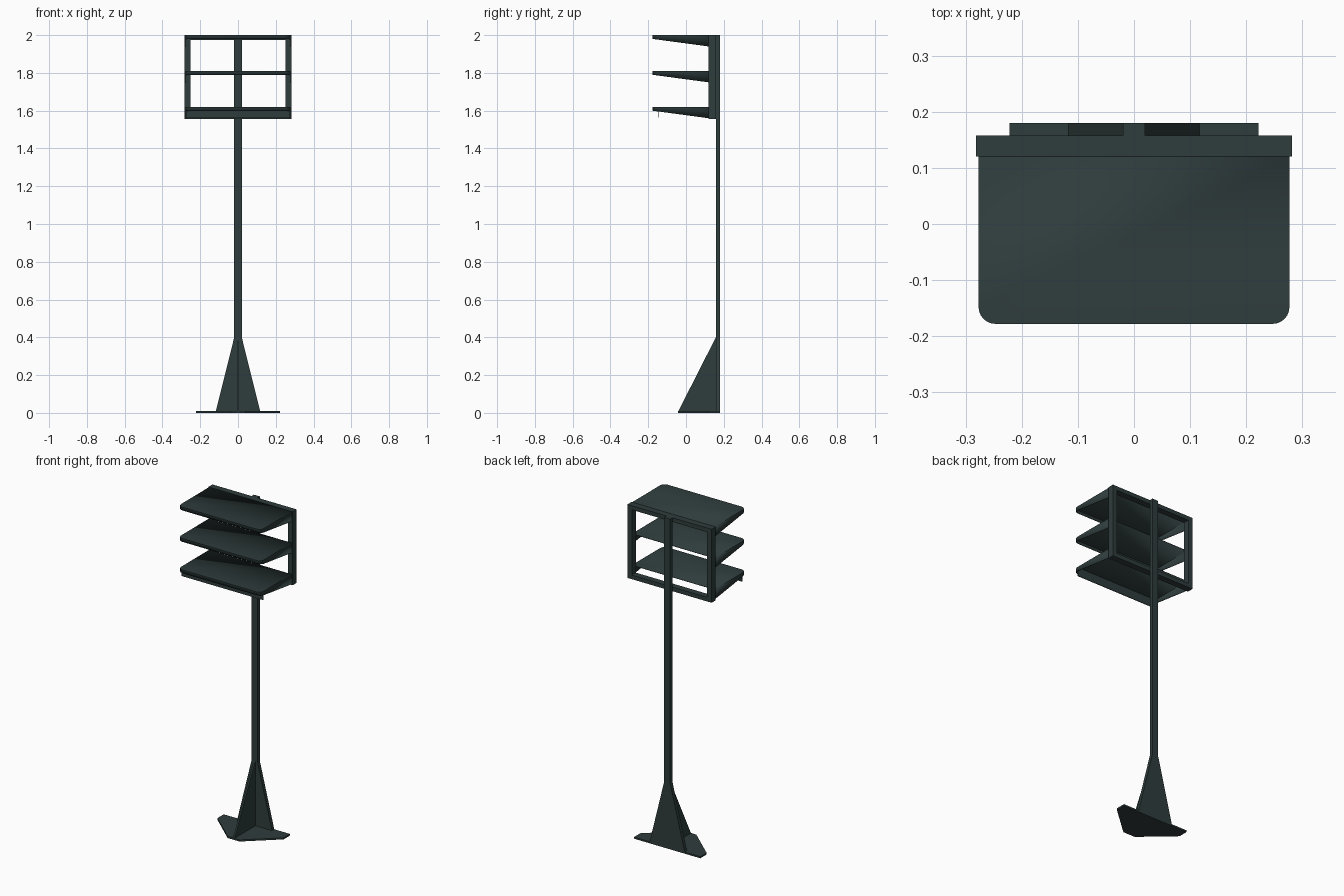
import bpy, bmesh, math

if "Cube" in bpy.data.objects:
    bpy.data.objects.remove(bpy.data.objects["Cube"])

mat = bpy.data.materials.new("dark slate metal")
mat.diffuse_color = (0.028, 0.045, 0.045, 1)
mat.use_nodes = True
mat.node_tree.nodes["Principled BSDF"].inputs["Base Color"].default_value = mat.diffuse_color


def make(name, bm):
    me = bpy.data.meshes.new(name)
    bm.to_mesh(me)
    bm.free()
    ob = bpy.data.objects.new(name, me)
    bpy.context.collection.objects.link(ob)
    me.materials.append(mat)
    return ob


def prism(name, pts, shift):
    """Extrude a planar 3D outline along a vector."""
    bm = bmesh.new()
    f = bm.faces.new([bm.verts.new(p) for p in pts])
    r = bmesh.ops.extrude_face_region(bm, geom=[f], use_keep_orig=True)
    vs = [v for v in r["geom"] if isinstance(v, bmesh.types.BMVert)]
    bmesh.ops.translate(bm, verts=vs, vec=shift)
    bmesh.ops.recalc_face_normals(bm, faces=bm.faces)
    return make(name, bm)


def box(name, x0, x1, y0, y1, z0, z1):
    return prism(name, [(x0, y0, z0), (x1, y0, z0), (x1, y1, z0), (x0, y1, z0)],
                 (0, 0, z1 - z0))


# Foot: hexagonal plate, rear gusset and front fin
prism("base_plate", [(-.222, .18, 0), (-.222, .12, 0), (-.04, -.042, 0),
                     (.04, -.042, 0), (.222, .12, 0), (.222, .18, 0)], (0, 0, .01))
for s, side in ((-1, "left"), (1, "right")):
    prism("gusset_" + side, [(s * .02, .158, .01), (s * .117, .158, .01),
                             (s * .02, .158, .4)], (0, .022, 0))
prism("front_fin", [(-.005, .158, .01), (-.005, -.04, .01), (-.005, .158, .4)],
      (.01, 0, 0))

# Post
box("post", -.02, .02, .158, .18, .01, 2)

# Rectangular rear frame
for s, side in ((-1, "left"), (1, "right")):
    a, b = sorted((s * .252, s * .282))
    box("frame_" + side, a, b, .12, .158, 1.555, 2)
box("frame_top", -.252, .252, .12, .158, 1.975, 2)
box("frame_bottom", -.252, .252, .12, .158, 1.555, 1.58)


# Sheet metal shelves with tapering skirts and rounded front corners
def shelf(name, top):
    w, back, front, r = .277, .12, -.178, .03
    pts = [(-w, back)]
    for cx, start in ((-w + r, 180), (w - r, 270)):
        for i in range(7):
            t = math.radians(start + 15 * i)
            pts.append((cx + r * math.cos(t), front + r + r * math.sin(t)))
    pts.append((w, back))
    bm = bmesh.new()
    hi = [bm.verts.new((x, y, top)) for x, y in pts]
    lo = [bm.verts.new((x, y, top - .02 - .04 * (y - front) / (back - front)))
          for x, y in pts]
    bm.faces.new(hi)
    for i in range(len(pts) - 1):
        bm.faces.new((lo[i], lo[i + 1], hi[i + 1], hi[i]))
    ob = make(name, bm)
    m = ob.modifiers.new("sheet", 'SOLIDIFY')
    m.thickness = .003
    m.offset = -1
    m.use_even_offset = True
    bpy.context.view_layer.objects.active = ob
    bpy.ops.object.select_all(action='DESELECT')
    ob.select_set(True)
    bpy.ops.object.shade_smooth_by_angle(angle=math.radians(30))


for name, z in (("top", 2), ("middle", 1.81), ("bottom", 1.62)):
    shelf("shelf_" + name, z)

# Thin strip hanging below the bottom shelf
box("hanging_strip", -.274, .274, -.149, -.145, 1.565, 1.617)
